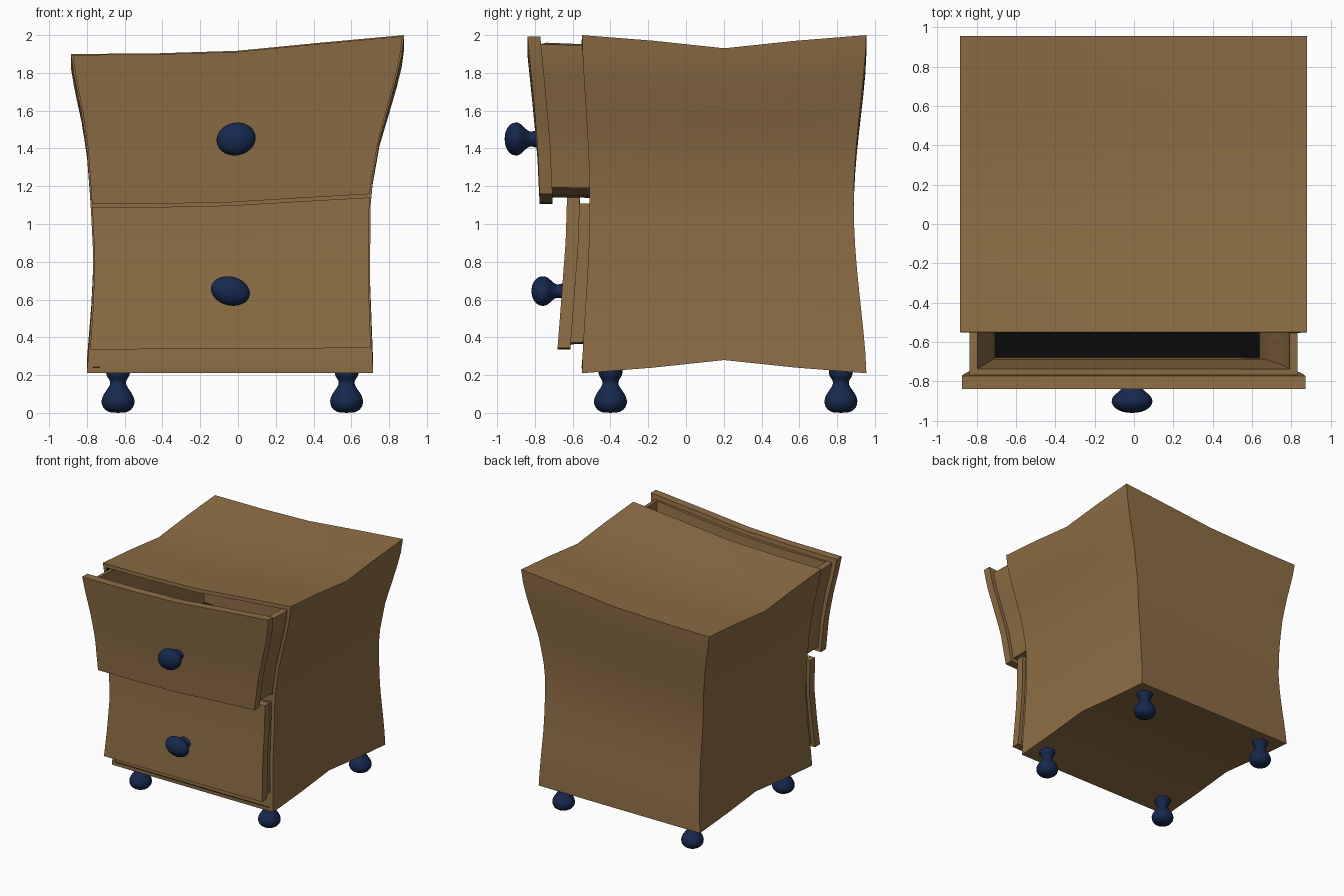
import bpy, bmesh, math
from mathutils import Matrix

if "Cube" in bpy.data.objects:
    bpy.data.objects.remove(bpy.data.objects["Cube"])


def material(name, rgb):
    m = bpy.data.materials.new(name)
    m.diffuse_color = (*rgb, 1)
    m.use_nodes = True
    m.node_tree.nodes["Principled BSDF"].inputs["Base Color"].default_value = m.diffuse_color
    return m


wood = material("wood", (0.27, 0.155, 0.06))
navy = material("navy", (0.008, 0.022, 0.075))
dark = material("dark_interior", (0.003, 0.003, 0.003))


def interp(pts, x):
    if x <= pts[0][0]:
        return pts[0][1]
    for (a, p), (b, q) in zip(pts, pts[1:]):
        if x <= b:
            return p + (q - p) * (x - a) / (b - a)
    return pts[-1][1]


# Curves of the crooked cabinet; t runs bottom to top, u left to right
LEFT = [(0, -.80), (.2, -.775), (.35, -.765), (.53, -.78), (.7, -.80), (.82, -.83), (.92, -.865), (1, -.885)]
RIGHT = [(0, .715), (.27, .698), (.53, .703), (.69, .75), (.78, .795), (.92, .862), (1, .88)]
TOP = [(-1, 1.9), (-.5, 1.903), (0, 1.917), (.5, 1.96), (1, 2.0)]
SAG = [(-.55, 0), (-.17, .03), (.2, .07), (.58, .03), (.955, 0)]


def waist(t):
    return max(0, math.sin(math.pi * t)) ** 1.5


def front(t):
    return -.55 + .04 * waist(t)


def back(t):
    return .955 - .067 * waist(t)


def warp(u, y, t):
    l, r = interp(LEFT, t), interp(RIGHT, t)
    sag = interp(SAG, y)
    lo, hi = .21 + sag, interp(TOP, u) - sag
    return ((l + r) / 2 + u * (r - l) / 2, y, lo + (hi - lo) * t)


def finish(ob):
    bpy.ops.object.select_all(action='DESELECT')
    ob.select_set(True)
    bpy.context.view_layer.objects.active = ob
    bpy.ops.object.convert(target='MESH')
    bpy.ops.object.shade_smooth_by_angle(angle=math.radians(30))


def add_object(name, bm, mats):
    me = bpy.data.meshes.new(name)
    bm.to_mesh(me)
    bm.free()
    ob = bpy.data.objects.new(name, me)
    bpy.context.collection.objects.link(ob)
    for m in mats:
        me.materials.append(m)
    return ob


def warped_box(name, us, ts, y0, y1, mats, n=(4, 4, 10), open_side=None, wall=0):
    """Gridded box bent to the cabinet curves; y0(t), y1(t) give its front and back."""
    bm = bmesh.new()
    verts = {}

    def vert(i):
        if i not in verts:
            f = [a / b for a, b in zip(i, n)]
            u = us[0] + (us[1] - us[0]) * f[0]
            t = ts[0] + (ts[1] - ts[0]) * f[2]
            y = y0(t) + (y1(t) - y0(t)) * f[1]
            verts[i] = bm.verts.new(warp(u, y, t))
        return verts[i]

    doomed = []
    for ax in range(3):
        p, q = (ax + 1) % 3, (ax + 2) % 3
        for side in (0, n[ax]):
            for a in range(n[p]):
                for b in range(n[q]):
                    quad = []
                    for da, db in ((0, 0), (1, 0), (1, 1), (0, 1)):
                        i = [0, 0, 0]
                        i[ax], i[p], i[q] = side, a + da, b + db
                        quad.append(vert(tuple(i)))
                    face = bm.faces.new(quad)
                    if (ax, side > 0) == open_side:
                        doomed.append(face)
    bmesh.ops.recalc_face_normals(bm, faces=bm.faces)
    if doomed:
        bmesh.ops.delete(bm, geom=doomed, context='FACES')
    ob = add_object(name, bm, mats)
    if wall:
        mod = ob.modifiers.new("wall", 'SOLIDIFY')
        mod.thickness, mod.offset = wall, -1
        mod.use_even_offset = True
        mod.material_offset = len(mats) - 1
        mod.material_offset_rim = 0
    finish(ob)
    return ob


def lathe(name, profile, matrix, mat):
    """Round part spun about its own z axis, then placed by a matrix."""
    bm = bmesh.new()
    vs = [bm.verts.new((r, 0, h)) for r, h in profile]
    es = [bm.edges.new(e) for e in zip(vs, vs[1:])]
    bmesh.ops.spin(bm, geom=vs + es, cent=(0, 0, 0), axis=(0, 0, 1), angle=math.tau, steps=20)
    bmesh.ops.remove_doubles(bm, verts=bm.verts, dist=1e-4)
    bmesh.ops.transform(bm, matrix=matrix, verts=bm.verts)
    bmesh.ops.recalc_face_normals(bm, faces=bm.faces)
    ob = add_object(name, bm, [mat])
    ob.modifiers.new("round", 'SUBSURF').levels = 1
    finish(ob)


# Cabinet shell, open at the front, with dark inside
warped_box("cabinet_body", (-1, 1), (0, 1), front, back, [wood, dark], n=(4, 4, 16),
           open_side=(1, False), wall=.03)

# Front rails of the cabinet
for name, ts in (("bottom_rail", (.01, .085)), ("middle_rail", (.508, .545))):
    warped_box(name, (-.98, .98), ts, lambda t: front(t) + .003, lambda t: front(t) + .06, [wood], n=(4, 1, 2))

# Drawers: front panel, open box and dark floor
drawers = {
    "upper": ((.53, .997), (.55, .975), [(.53, -.775), (.68, -.787), (.84, -.812), (1, -.84)]),
    "lower": ((.075, .52), (.09, .503), [(.075, -.68), (.22, -.66), (.39, -.637), (.52, -.63)]),
}
for name, (panel_t, box_t, curve) in drawers.items():
    warped_box(name + "_drawer_front", (-.99, .99), panel_t, lambda t: interp(curve, t),
               lambda t: interp(curve, t) + .068, [wood], n=(4, 1, 10))
    warped_box(name + "_drawer_box", (-.95, .95), box_t, lambda t: interp(curve, t) + .06,
               lambda t: .6, [wood], open_side=(2, True), wall=.04)
    warped_box(name + "_drawer_floor", (-.92, .92), (box_t[0] + .012, box_t[0] + .03),
               lambda t: interp(curve, t) + .08, lambda t: .57, [dark], n=(4, 4, 1))

# Drawer knobs, slightly oval and tilted
knob = [(.56, -.02), (.52, .015), (.40, .04), (.62, .065), (.97, .09), (1.05, .12),
        (.88, .152), (.45, .172), (0, .176)]
for name, x, y, z, roll, rz in (("upper_knob", -.01, -.785, 1.45, -.22, .087),
                                ("lower_knob", -.04, -.643, .645, .25, .077)):
    m = (Matrix.Translation((x, y, z)) @ Matrix.Rotation(roll, 4, 'Y')
         @ Matrix.Rotation(math.pi / 2, 4, 'X') @ Matrix.Diagonal((.105, rz, 1, 1)))
    lathe(name, knob, m, navy)

# Four turned feet
foot = [(0, 0), (.055, .002), (.085, .03), (.092, .065), (.078, .1), (.05, .135),
        (.038, .16), (.052, .185), (.066, .2), (.064, .25)]
for side, x in (("left", -.635), ("right", .575)):
    for end, y in (("front", -.40), ("back", .82)):
        lathe(f"{end}_{side}_foot", foot, Matrix.Translation((x, y, 0)), navy)
